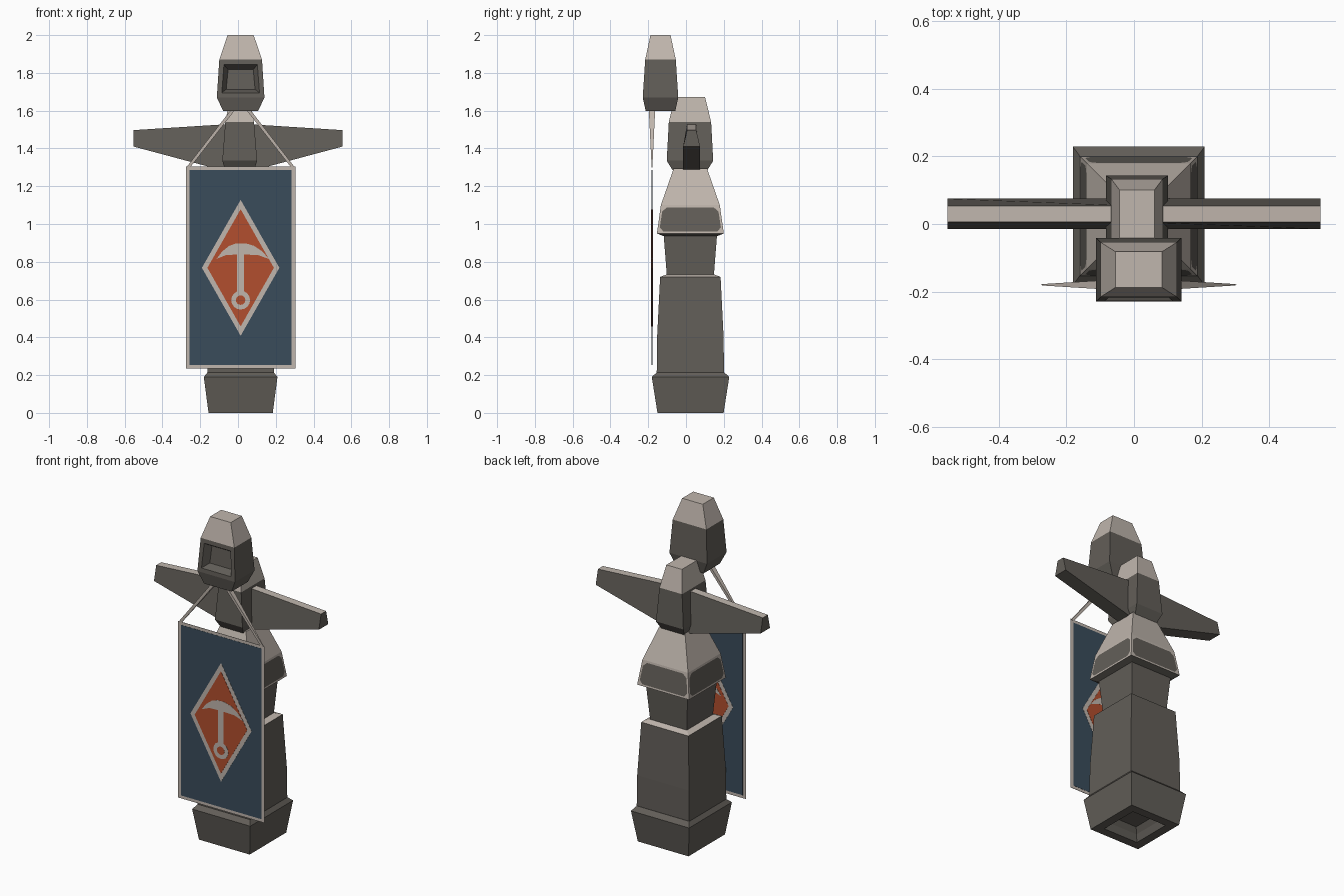
import bpy, bmesh, math

if "Cube" in bpy.data.objects:
    bpy.data.objects.remove(bpy.data.objects["Cube"])


def srgb(r, g, b):
    f = lambda c: (c / 255 / 12.92) if c < 10 else ((c / 255 + 0.055) / 1.055) ** 2.4
    return (f(r), f(g), f(b), 1)


def material(name, rgb):
    m = bpy.data.materials.new(name)
    m.diffuse_color = srgb(*rgb)
    m.use_nodes = True
    m.node_tree.nodes["Principled BSDF"].inputs["Base Color"].default_value = m.diffuse_color
    return m


MATS = [material("dark_stone", (98, 94, 88)), material("light_stone", (192, 182, 173)),
        material("banner_blue", (58, 76, 91)), material("emblem_orange", (178, 78, 46))]
DARK, LIGHT, BLUE, ORANGE = range(4)
CX = 0.014


def finish(bm, name):
    bmesh.ops.recalc_face_normals(bm, faces=bm.faces)
    me = bpy.data.meshes.new(name)
    bm.to_mesh(me)
    bm.free()
    for m in MATS:
        me.materials.append(m)
    ob = bpy.data.objects.new(name, me)
    bpy.context.collection.objects.link(ob)
    return ob


def loft(sections, colours):
    """Skin between point loops; one colour per band, ends take the nearest."""
    bm = bmesh.new()
    rings = [[bm.verts.new(p) for p in s] for s in sections]
    for a, b, c in zip(rings, rings[1:], colours):
        n = len(a)
        for i in range(n):
            j = (i + 1) % n
            bm.faces.new((a[i], a[j], b[j], b[i])).material_index = c
    bm.faces.new(rings[0][::-1]).material_index = colours[0]
    bm.faces.new(rings[-1]).material_index = colours[-1]
    bmesh.ops.recalc_face_normals(bm, faces=bm.faces)
    bm.normal_update()
    return bm


def tower(levels, colours, cy, cx=CX):
    """Stack of rectangles, levels = (z, half width, half depth)."""
    return loft([[(cx + sx * hx, cy + sy * hy, z) for sx, sy in
                  ((-1, -1), (1, -1), (1, 1), (-1, 1))] for z, hx, hy in levels], colours)


# pedestal with a stepped hollow underneath
bm = tower([(0, .17, .175), (.19, .195, .205), (.215, .175, .178)], [DARK, DARK], .024)
bottom = [f for f in bm.faces if f.normal.z < -.9]
bmesh.ops.inset_individual(bm, faces=bottom, thickness=.075)
bmesh.ops.inset_individual(bm, faces=bottom, thickness=.02, depth=-.04)
bmesh.ops.inset_individual(bm, faces=bottom, thickness=.03, depth=-.03)
finish(bm, "pedestal")

# column and the narrower neck above it
finish(tower([(.21, .176, .178), (.40, .174, .176), (.72, .158, .160), (.733, .125, .125)],
             [DARK, DARK, LIGHT], .023), "column")
finish(tower([(.72, .122, .124), (.94, .139, .141)], [DARK], .023), "column_neck")

# capital with a dark chamfered panel on each side
bm = tower([(.935, .138, .14), (.95, .174, .177), (1.10, .153, .156), (1.295, .085, .088)],
           [DARK, LIGHT, LIGHT], .023)
sides = [f for f in bm.faces if abs(f.normal.z) < .3]
bmesh.ops.inset_individual(bm, faces=sides, thickness=.016)
bmesh.ops.bevel(bm, geom=list({v for f in sides for v in f.verts}), offset=.022,
                offset_type='OFFSET', segments=1, affect='VERTICES')
for f in bm.faces:
    if f.calc_center_median().z > .95:
        f.material_index = DARK if len(f.verts) == 8 else LIGHT
finish(bm, "capital")

# upper block holding the arms
finish(tower([(1.285, .077, .092), (1.335, .092, .123), (1.54, .076, .112), (1.672, .052, .08)],
             [DARK, DARK, LIGHT], .021, .009), "upper_block")

# cross arms, tapering to both tips
bm = loft([[(x, -.015, lo), (x, .075, lo), (x, .054, hi), (x, .006, hi)] for x, lo, hi in
           ((-.553, 1.41, 1.497), (0, 1.262, 1.532), (.553, 1.41, 1.497))], [DARK, DARK])
for f in bm.faces:
    if f.normal.z > .9:
        f.material_index = LIGHT
finish(bm, "cross_arms")

# lantern head with a recessed window in front
bm = tower([(1.597, .092, .078), (1.67, .126, .094), (1.87, .113, .081), (2.0, .069, .053)],
           [DARK, DARK, LIGHT], -.135)
window = [f for f in bm.faces if f.normal.y < -.9 and 1.7 < f.calc_center_median().z < 1.85]
bmesh.ops.inset_individual(bm, faces=window, thickness=.036)
bmesh.ops.inset_individual(bm, faces=window, thickness=.032, depth=-.045)
finish(bm, "lantern_head")

# hanging straps, deeper at the top
for side, name in ((-1, "left_strap"), (1, "right_strap")):
    finish(loft([[(CX + side * (x + dx), -.18 + dy, z) for dx, dy in
                  ((-w, -d), (w, -d), (w, d), (-w, d))]
                 for x, z, w, d in ((.277, 1.30, .010, .002), (.036, 1.61, .011, .017))],
                [LIGHT]), name)


# banner layers: each is a little thicker so it shows on front and back
def plate(name, outline, level, colour):
    t = .001 + .001 * level
    finish(loft([[(CX + x, y, z) for x, z in outline] for y in (-.18 - t, -.18 + t)],
                [colour]), name)


def rect(hw, z0, z1):
    return [(-hw, z0), (hw, z0), (hw, z1), (-hw, z1)]


def diamond(hw, hh):
    return [(-hw, .768), (0, .768 - hh), (hw, .768), (0, .768 + hh)]


def disc(r, n=16):
    return [(r * math.cos(i * math.tau / n), .597 + r * math.sin(i * math.tau / n)) for i in range(n)]


plate("banner_border", rect(.29, .235, 1.305), 0, LIGHT)
plate("banner_cloth", rect(.27, .253, 1.287), 1, BLUE)
plate("diamond_border", diamond(.205, .36), 2, LIGHT)
plate("diamond_field", diamond(.176, .31), 3, ORANGE)
half = [(.025, .898), (.07, .885), (.115, .855), (.15, .815), (.09, .836), (.025, .838)]
plate("pick_head", half + [(-x * .85, z) for x, z in half[::-1]], 4, LIGHT)
plate("pick_shaft", rect(.019, .63, .87), 4, LIGHT)
plate("pick_ring", disc(.05), 4, LIGHT)
plate("pick_ring_hole", disc(.025), 5, ORANGE)
